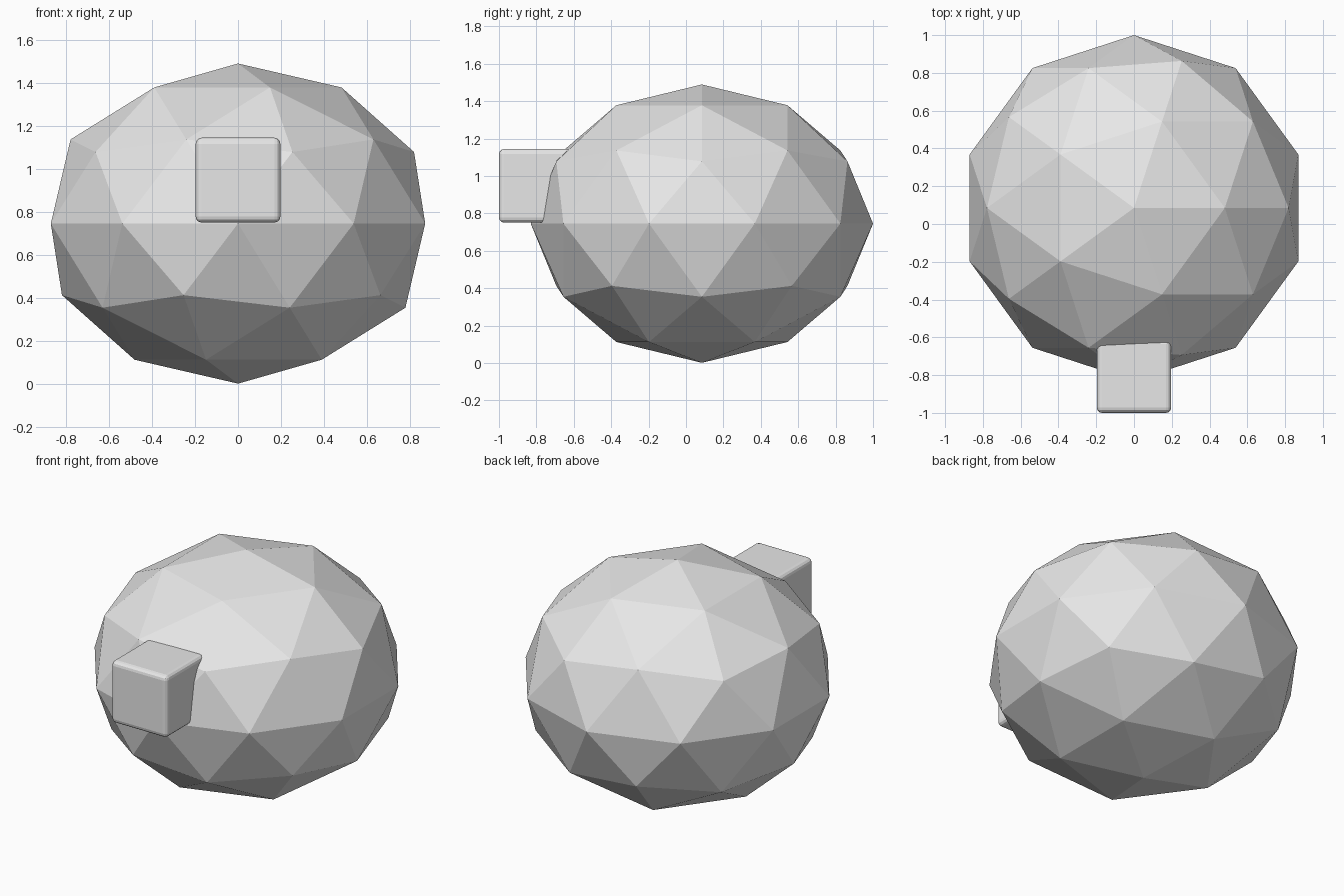
import bpy

# Remove the default cube
default = bpy.data.objects.get("Cube")
if default:
    bpy.data.objects.remove(default, do_unlink=True)

# Single flat colour
grey = bpy.data.materials.new("light_grey")
grey.use_nodes = True
colour = (0.8, 0.8, 0.8, 1.0)
grey.diffuse_color = colour
grey.node_tree.nodes["Principled BSDF"].inputs["Base Color"].default_value = colour


def finish(name, scale):
    """Name the active object, bake its scale and give it the material."""
    obj = bpy.context.object
    obj.name = obj.data.name = name
    obj.scale = scale
    bpy.ops.object.transform_apply(location=False, rotation=False, scale=True)
    obj.data.materials.append(grey)
    bpy.ops.object.shade_flat()
    return obj


# Faceted, slightly squashed body
bpy.ops.mesh.primitive_ico_sphere_add(subdivisions=2, radius=1, location=(0, 0.085, 0.745))
finish("body", (0.915, 0.915, 0.744))

# Rounded block set into the front of the body
SIZE = 0.394
bpy.ops.mesh.primitive_cube_add(size=1, location=(0, -1 + SIZE / 2, 0.947))
block = finish("front_block", (SIZE, SIZE, SIZE))
bevel = block.modifiers.new("rounded_edges", 'BEVEL')
bevel.width = 0.028
bevel.segments = 3
